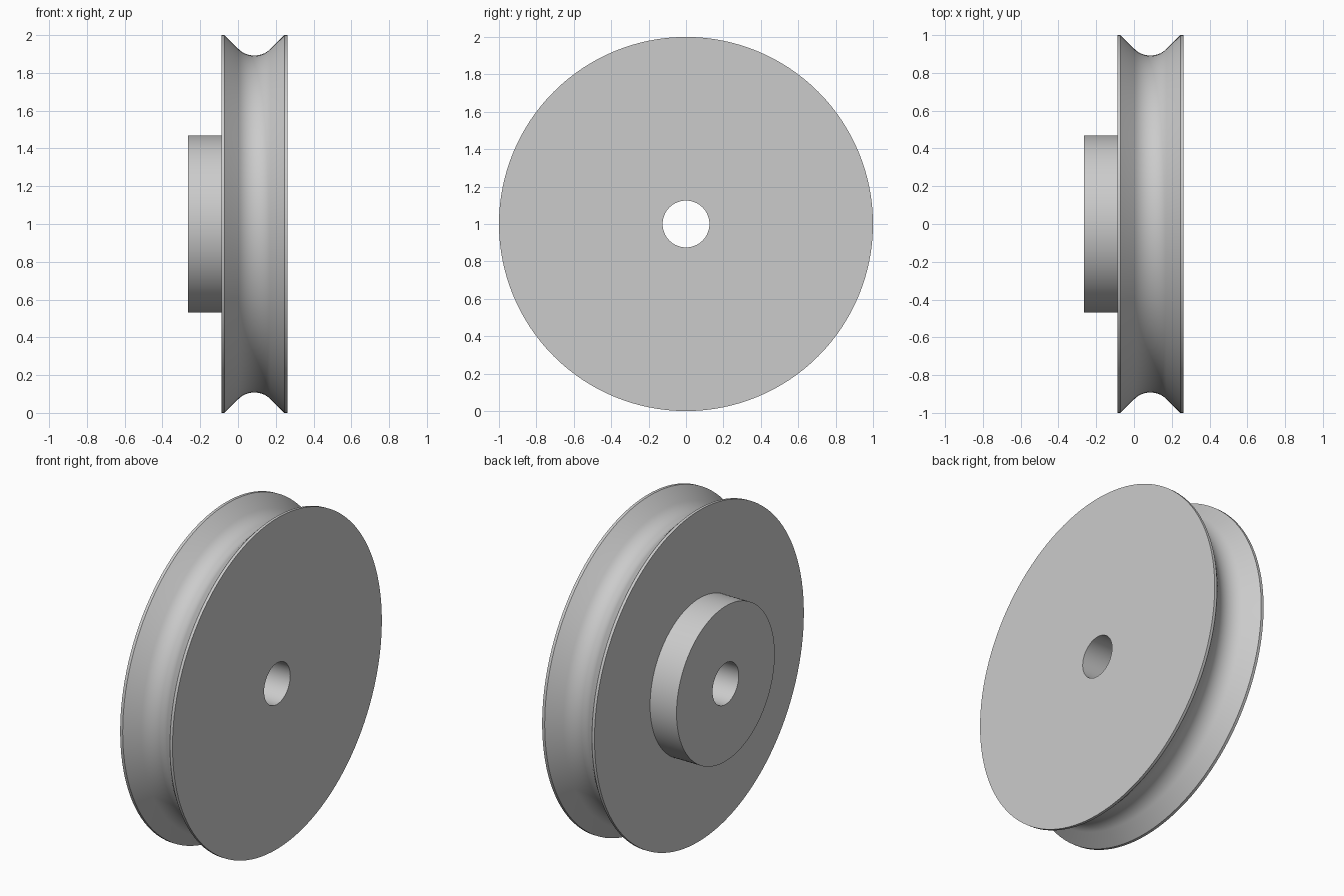
import bpy, bmesh, math

if "Cube" in bpy.data.objects:
    bpy.data.objects.remove(bpy.data.objects["Cube"])

SEGMENTS = 128
BORE, HUB, RIM = 0.125, 0.469, 1.0
HUB_END, LEFT, RIGHT, LIP = -0.265, -0.088, 0.262, 0.017

# Groove: 45 degree flanks tangent to a round bottom
mid = (LEFT + RIGHT) / 2
root = 0.892
half = (RIGHT - LEFT) / 2 - LIP
r_arc = (half - (RIM - root)) / (math.sqrt(2) - 1)
groove = []
for i in range(17):
    a = math.radians(-45 + 90 * i / 16)
    groove.append((mid + r_arc * math.sin(a), root + r_arc * (1 - math.cos(a))))

# Closed (x, radius) section of the whole wheel
section = [(HUB_END, BORE), (HUB_END, HUB), (LEFT, HUB), (LEFT, RIM), (LEFT + LIP, RIM)]
section += groove
section += [(RIGHT - LIP, RIM), (RIGHT, RIM), (RIGHT, BORE)]

# Revolve the section around the x axis
bm = bmesh.new()
rings = []
for s in range(SEGMENTS):
    a = 2 * math.pi * s / SEGMENTS
    rings.append([bm.verts.new((x, r * math.cos(a), RIM + r * math.sin(a))) for x, r in section])
n = len(section)
for s in range(SEGMENTS):
    p, q = rings[s], rings[(s + 1) % SEGMENTS]
    for i in range(n):
        j = (i + 1) % n
        bm.faces.new((p[i], p[j], q[j], q[i]))
bmesh.ops.recalc_face_normals(bm, faces=bm.faces)

mesh = bpy.data.meshes.new("pulley_wheel")
bm.to_mesh(mesh)
bm.free()
wheel = bpy.data.objects.new("pulley_wheel", mesh)
bpy.context.collection.objects.link(wheel)

# Plain grey metal
grey = bpy.data.materials.new("grey_metal")
grey.diffuse_color = (0.60, 0.60, 0.60, 1)
grey.use_nodes = True
grey.node_tree.nodes["Principled BSDF"].inputs["Base Color"].default_value = grey.diffuse_color
mesh.materials.append(grey)

# Smooth round surfaces, sharp rims
bpy.context.view_layer.objects.active = wheel
wheel.select_set(True)
bpy.ops.object.shade_smooth_by_angle(angle=math.radians(30))
